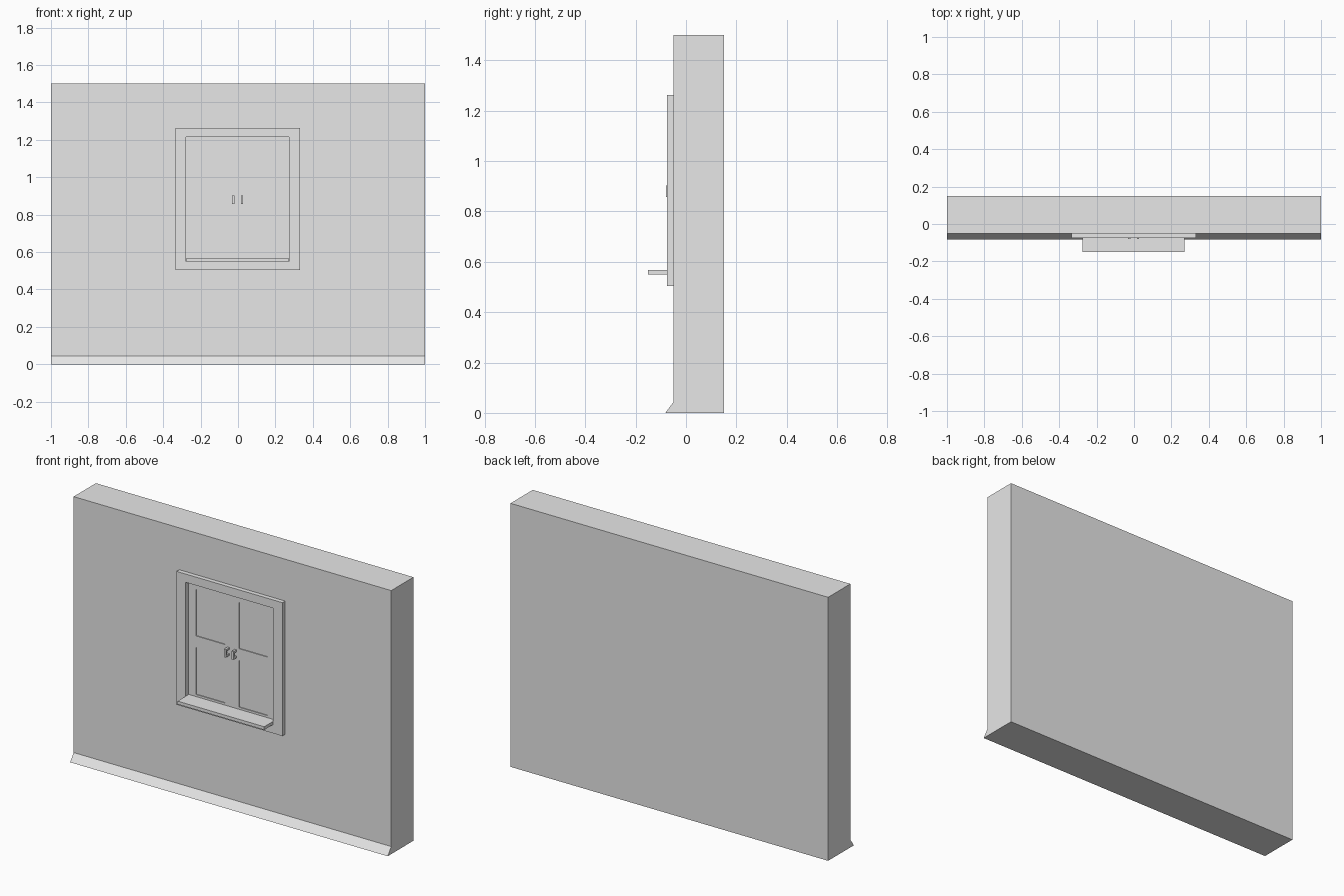
import bpy
import bmesh

cube = bpy.data.objects.get("Cube")
if cube:
    bpy.data.objects.remove(cube, do_unlink=True)

GREY = (0.8, 0.8, 0.8, 1)
mat = bpy.data.materials.new("plain_grey")
mat.use_nodes = True
mat.diffuse_color = GREY
mat.node_tree.nodes["Principled BSDF"].inputs["Base Color"].default_value = GREY

WALL_FRONT = -0.05
FRAME_FRONT = -0.075


def finish(name, bm):
    bmesh.ops.recalc_face_normals(bm, faces=bm.faces)
    mesh = bpy.data.meshes.new(name)
    bm.to_mesh(mesh)
    bm.free()
    mesh.materials.append(mat)
    obj = bpy.data.objects.new(name, mesh)
    bpy.context.collection.objects.link(obj)
    return obj


def add_box(bm, x, y, z):
    verts = bmesh.ops.create_cube(bm, size=1)["verts"]
    for v in verts:
        for i, (lo, hi) in enumerate((x, y, z)):
            v.co[i] = lo if v.co[i] < 0 else hi


def boxes(name, *extents):
    bm = bmesh.new()
    for e in extents:
        add_box(bm, *e)
    return finish(name, bm)


def prism(name, profile, x0, x1):
    """Extrude a (y, z) profile along x."""
    bm = bmesh.new()
    face = bm.faces.new([bm.verts.new((x0, y, z)) for y, z in profile])
    new = bmesh.ops.extrude_face_region(bm, geom=[face])["geom"]
    moved = [g for g in new if isinstance(g, bmesh.types.BMVert)]
    bmesh.ops.translate(bm, verts=moved, vec=(x1 - x0, 0, 0))
    return finish(name, bm)


# Wall and the sloped skirting along its foot
wall = boxes("wall", ((-1, 1), (WALL_FRONT, 0.15), (0, 1.5)))
prism("skirting", [(WALL_FRONT, 0), (-0.082, 0), (WALL_FRONT, 0.043)], -1, 1)

# Four shallow panes sunk into the casements
panes = boxes("pane_cutter", *[
    (x, (-0.06, -0.045), z)
    for x in ((-0.23, -0.047), (0.041, 0.222))
    for z in ((0.58, 0.847), (0.913, 1.177))])
panes.hide_render = True
panes.hide_viewport = True
panes.display_type = "WIRE"
cut = wall.modifiers.new("sunk_panes", "BOOLEAN")
cut.operation = "DIFFERENCE"
cut.solver = "EXACT"
cut.object = panes

# Window frame: a flat ring with a square opening
frame = bmesh.new()
rings = []
for y in (FRAME_FRONT, WALL_FRONT):
    for x0, x1, z0, z1 in ((-0.335, 0.332, 0.503, 1.262),
                           (-0.278, 0.272, 0.55, 1.215)):
        rings.append([frame.verts.new((x, y, z)) for x, z in
                      ((x0, z0), (x1, z0), (x1, z1), (x0, z1))])
for a, b in ((0, 1), (1, 3), (3, 2), (2, 0)):
    for i in range(4):
        j = (i + 1) % 4
        frame.faces.new((rings[a][i], rings[a][j], rings[b][j], rings[b][i]))
finish("window_frame", frame)

# Sill projecting out of the opening
boxes("window_sill", ((-0.275, 0.27), (-0.15, WALL_FRONT), (0.55, 0.568)))

# Pull handles: an upright grip on two short posts
for name, cx in (("right_handle", -0.026), ("left_handle", 0.021)):
    x = (cx - 0.006, cx + 0.006)
    boxes(name,
          (x, (-0.08, -0.069), (0.857, 0.903)),
          (x, (-0.069, WALL_FRONT), (0.857, 0.868)),
          (x, (-0.069, WALL_FRONT), (0.892, 0.903)))
